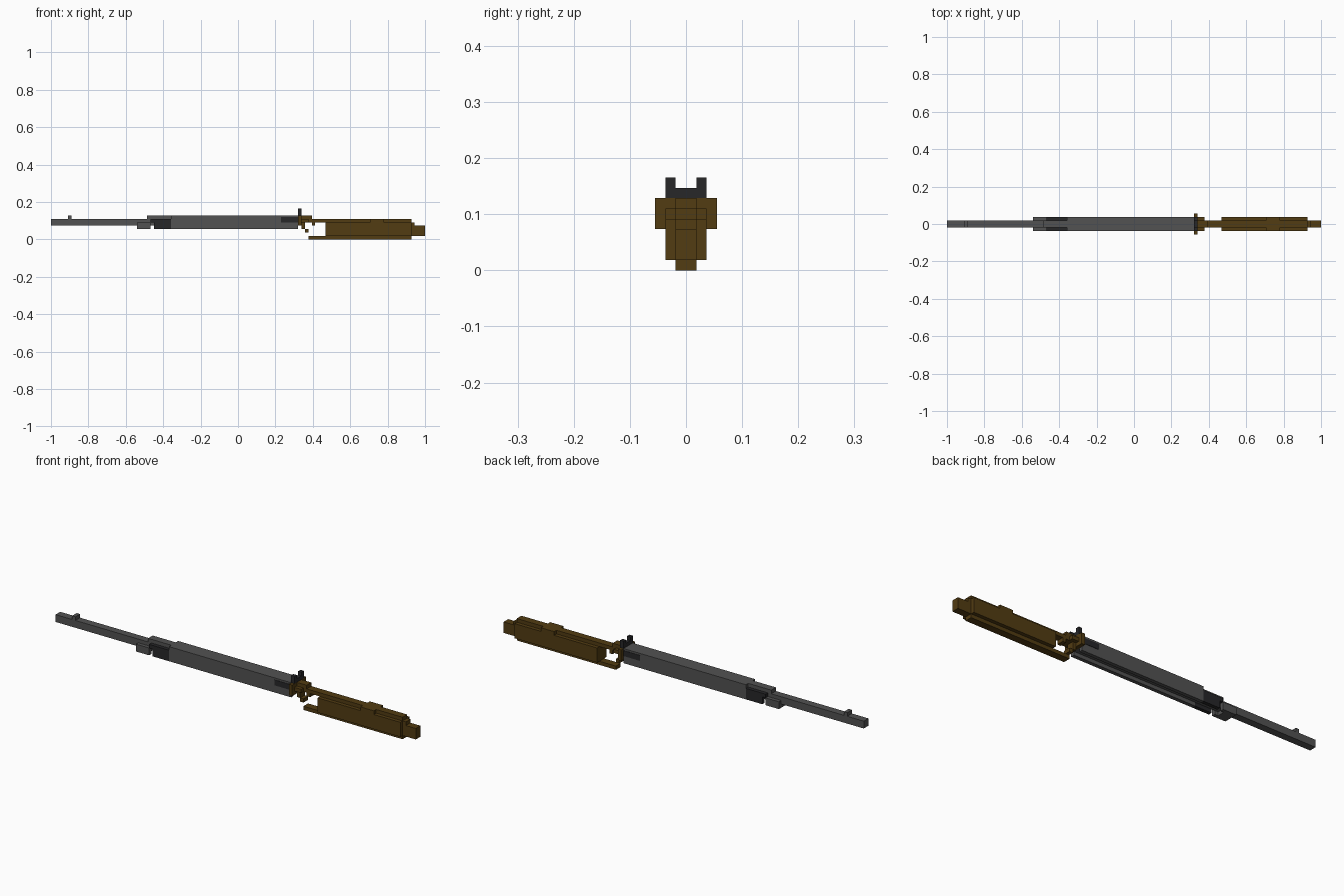
import bpy, bmesh

if "Cube" in bpy.data.objects:
    bpy.data.objects.remove(bpy.data.objects["Cube"])

V = 2 / 109          # size of one block


def mat(name, c):
    m = bpy.data.materials.new(name)
    m.diffuse_color = (*c, 1)
    m.use_nodes = True
    m.node_tree.nodes["Principled BSDF"].inputs["Base Color"].default_value = m.diffuse_color
    return m


GREY = mat("gunmetal grey", (0.085, 0.085, 0.085))
DARK = mat("dark steel", (0.02, 0.02, 0.022))
WOOD = mat("brown wood", (0.085, 0.045, 0.006))


def part(name, material, boxes):
    """Boxes in block units: x0, x1, y0, y1, z0, z1 (x counted from the muzzle)."""
    bm = bmesh.new()
    for x0, x1, y0, y1, z0, z1 in boxes:
        vs = [bm.verts.new((x * V - 1, y * V, z * V))
              for x in (x0, x1) for y in (y0, y1) for z in (z0, z1)]
        for f in ((0, 1, 3, 2), (4, 6, 7, 5), (0, 4, 5, 1),
                  (2, 3, 7, 6), (0, 2, 6, 4), (1, 5, 7, 3)):
            bm.faces.new([vs[i] for i in f])
    bmesh.ops.recalc_face_normals(bm, faces=bm.faces)
    me = bpy.data.meshes.new(name)
    bm.to_mesh(me)
    bm.free()
    me.materials.append(material)
    ob = bpy.data.objects.new(name, me)
    bpy.context.collection.objects.link(ob)


def both(x0, x1, y0, y1, z0, z1):
    return [(x0, x1, y0, y1, z0, z1), (x0, x1, -y1, -y0, z0, z1)]


# barrel and front sight
part("barrel", GREY, [(0, 25, -1, 1, 4, 6)])
part("front_sight", GREY, [(5, 6, -1, 1, 6, 7)])

# receiver body, narrow core with wider side walls
part("receiver_core", GREY, [(25, 28, -1, 1, 3, 6), (28, 72, -1, 1, 4, 7)])
part("receiver_walls", GREY, both(35, 72, 1, 2, 3, 7) + both(25, 29, 1, 2, 3, 5))
part("side_grips", DARK, both(29, 35, 1, 2, 5, 6) + both(30, 35, 1, 2, 3, 5))
part("side_ports", DARK, both(67, 72, 2, 2.1, 5, 6.5))

# rear collar and sight
part("rear_collar", WOOD, [(72, 73, -3, 3, 4, 7)])
part("rear_sight", DARK, [(72, 73, -2, 2, 7, 8)] + both(72, 73, 1, 2, 8, 9))

# wrist and trigger guard
part("wrist", WOOD, [(73, 76, -1, 1, 6, 7), (73, 80, -1, 1, 5, 6),
                     (73, 74, -1, 1, 3, 5)] + both(73, 75, 1, 2, 5, 6))
part("trigger_guard", WOOD, [(74, 75, -1, 1, 2, 3), (75, 80, -1, 1, 0, 1),
                             (76, 77, -1, 1, 4, 5)])

# stock
part("stock_core", WOOD, [(80, 105, -1, 1, 0, 6), (105, 106, -1, 1, 1, 5)])
part("stock_sides", WOOD, both(80, 105, 1, 2, 1, 5) + both(93, 97, 1, 2, 5, 6))
part("stock_end", WOOD, [(106, 109, -1, 1, 1, 4)])
